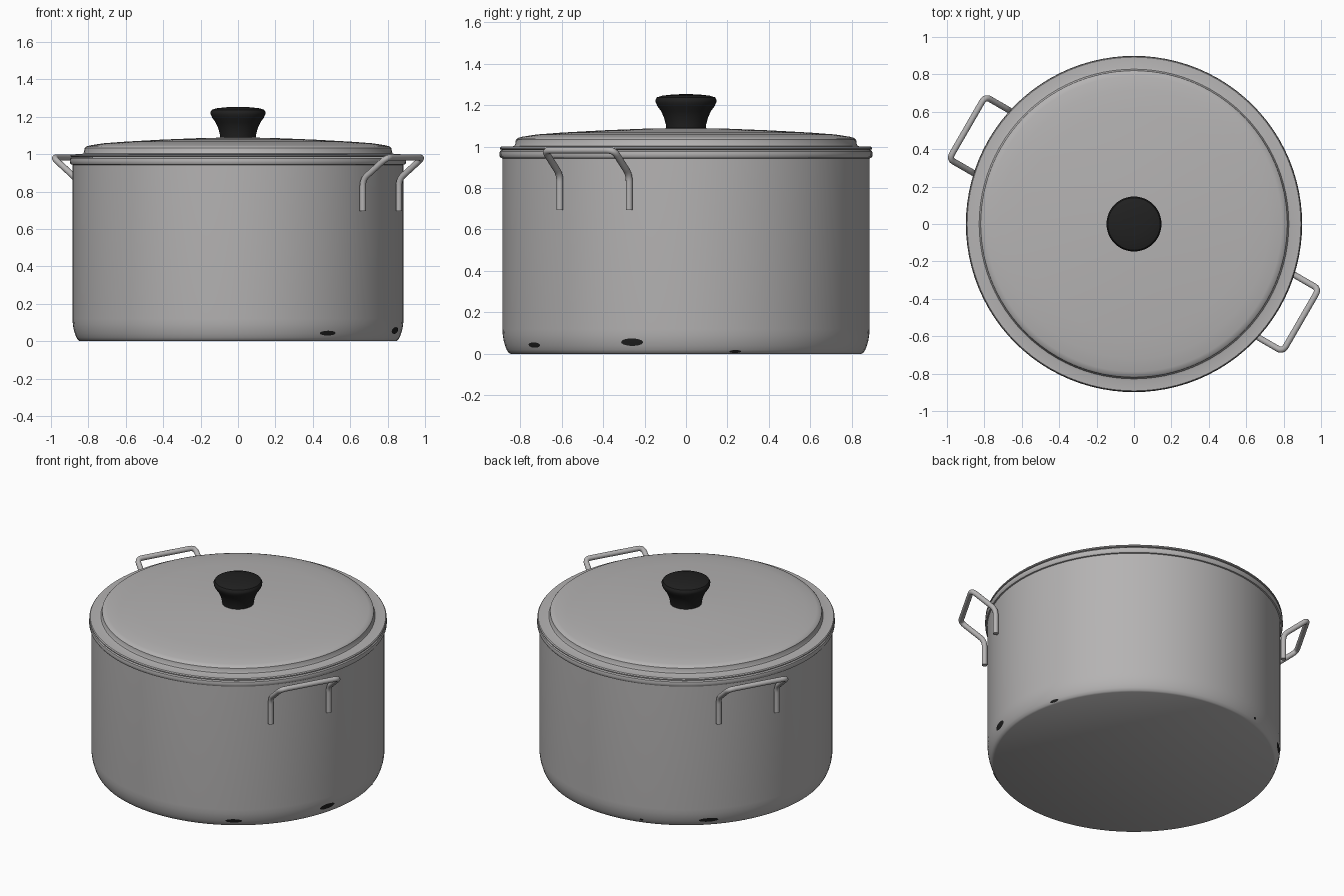
import bpy, math
from mathutils import Vector

if "Cube" in bpy.data.objects:
    bpy.data.objects.remove(bpy.data.objects["Cube"])


def material(name, rgb):
    m = bpy.data.materials.new(name)
    m.diffuse_color = (*rgb, 1)
    m.use_nodes = True
    m.node_tree.nodes["Principled BSDF"].inputs["Base Color"].default_value = m.diffuse_color
    return m


STEEL = material("brushed_steel", (0.46, 0.45, 0.45))
BLACK = material("black_plastic", (0.015, 0.015, 0.015))


def make(name, verts, faces, mat, angle=35):
    me = bpy.data.meshes.new(name)
    me.from_pydata(verts, [], faces)
    me.materials.append(mat)
    me.shade_smooth()
    me.set_sharp_from_angle(angle=math.radians(angle))
    ob = bpy.data.objects.new(name, me)
    bpy.context.collection.objects.link(ob)
    return ob


def lathe(name, profile, mat, n=96):
    """Spin an (r, z) profile around z; points on the axis become poles."""
    verts, rings, faces = [], [], []
    for r, z in profile:
        k = 1 if r == 0 else n
        rings.append([len(verts) + (i % k) for i in range(n)])
        verts += [(r * math.cos(math.tau * i / n), r * math.sin(math.tau * i / n), z) for i in range(k)]
    for a, b in zip(rings, rings[1:]):
        for i in range(n):
            j = (i + 1) % n
            f = [a[i], a[j], b[j], b[i]]
            faces.append(tuple(dict.fromkeys(f)))
    return make(name, verts, faces, mat)


def rounded(points, radius, steps=5):
    """Round the inner corners of a path with small quadratic curves."""
    pts = [Vector(p) for p in points]
    out = [pts[0]]
    for a, b, c in zip(pts, pts[1:], pts[2:]):
        p, q = b + (a - b).normalized() * radius, b + (c - b).normalized() * radius
        for s in range(steps + 1):
            t = s / steps
            out.append(p * (1 - t) ** 2 + b * 2 * t * (1 - t) + q * t * t)
    return out + [pts[-1]]


def tube(name, path, radius, mat, n=16):
    verts, faces = [], []
    normal = None
    for i, p in enumerate(path):
        d = (path[min(i + 1, len(path) - 1)] - path[max(i - 1, 0)]).normalized()
        normal = normal or d.orthogonal()
        normal = (normal - d * normal.dot(d)).normalized()
        side = d.cross(normal)
        for k in range(n):
            a = math.tau * k / n
            verts.append(p + (normal * math.cos(a) + side * math.sin(a)) * radius)
    for i in range(len(path) - 1):
        for k in range(n):
            j = (k + 1) % n
            faces.append((i * n + k, i * n + j, (i + 1) * n + j, (i + 1) * n + k))
    faces.append(tuple(reversed(range(n))))
    faces.append(tuple(range(len(verts) - n, len(verts))))
    return make(name, verts, faces, mat)


# Pot body: flat base, rounded lower edge, rolled rim, inner wall
fillet = [(0.845, 0), (0.855, 0.006), (0.864, 0.02), (0.872, 0.04),
          (0.879, 0.065), (0.883, 0.09), (0.885, 0.12)]
rim = [(0.885, 0.943), (0.893, 0.945), (0.898, 0.953), (0.899, 0.965), (0.897, 0.977), (0.89, 0.983)]
inner = [(0.872, 0.983), (0.87, 0.12), (0.85, 0.04), (0.82, 0.02), (0, 0.02)]
lathe("pot_body", [(0, 0)] + fillet + rim + inner, STEEL)

# Lid: flat flange, short step, shallow dome
lathe("lid", [(0, 0.984), (0.888, 0.984), (0.896, 0.987), (0.897, 0.993), (0.892, 0.999),
              (0.84, 1.0), (0.828, 1.003), (0.823, 1.012), (0.82, 1.033), (0.812, 1.041),
              (0.79, 1.047), (0.72, 1.058), (0.6, 1.067), (0.4, 1.078), (0.2, 1.086), (0, 1.09)], STEEL)

# Knob: flared neck and softly domed cap
lathe("lid_knob", [(0, 1.08), (0.094, 1.08), (0.097, 1.105), (0.106, 1.14), (0.12, 1.17),
                   (0.138, 1.195), (0.146, 1.212), (0.147, 1.225), (0.14, 1.237),
                   (0.115, 1.245), (0.06, 1.251), (0, 1.253)], BLACK, 48)

# Two bent-wire side handles, opposite each other
for name, az in (("right_handle", -30), ("left_handle", 150)):
    a = math.radians(az)
    out, side = Vector((math.cos(a), math.sin(a), 0)), Vector((-math.sin(a), math.cos(a), 0))
    half = [(0.882, 0.695), (0.882, 0.865), (1.03, 0.982)]
    pts = [out * r - side * 0.193 + Vector((0, 0, z)) for r, z in half]
    pts += [out * r + side * 0.193 + Vector((0, 0, z)) for r, z in reversed(half)]
    tube(name, rounded(pts, 0.035), 0.0165, STEEL)


# Small dark worn spots along the lower edge
def wall_radius(z):
    for (r0, z0), (r1, z1) in zip(fillet, fillet[1:]):
        if z <= z1:
            return r0 + (r1 - r0) * (z - z0) / (z1 - z0)
    return 0.885


for i, (az, z, w, h) in enumerate([(-56.7, 0.043, 0.05, 0.013), (-17.2, 0.057, 0.055, 0.018),
                                   (16, 0.012, 0.03, 0.007), (107, 0.03, 0.012, 0.007),
                                   (134, 0.045, 0.06, 0.014)]):
    verts, faces, n = [], [], 20
    for s in (0, 0.5, 1):
        for k in range(n):
            t = math.tau * k / n
            zz = z + h * s * math.sin(t)
            b = math.radians(az) + w * s * math.cos(t) / 0.87
            r = wall_radius(zz) + 0.003
            verts.append((r * math.cos(b), r * math.sin(b), zz))
    for ring in (0, n):
        for k in range(n):
            j = (k + 1) % n
            faces.append((ring + k, ring + n + k, ring + n + j, ring + j))
    make(f"dark_spot_{i + 1}", verts, faces, BLACK)
